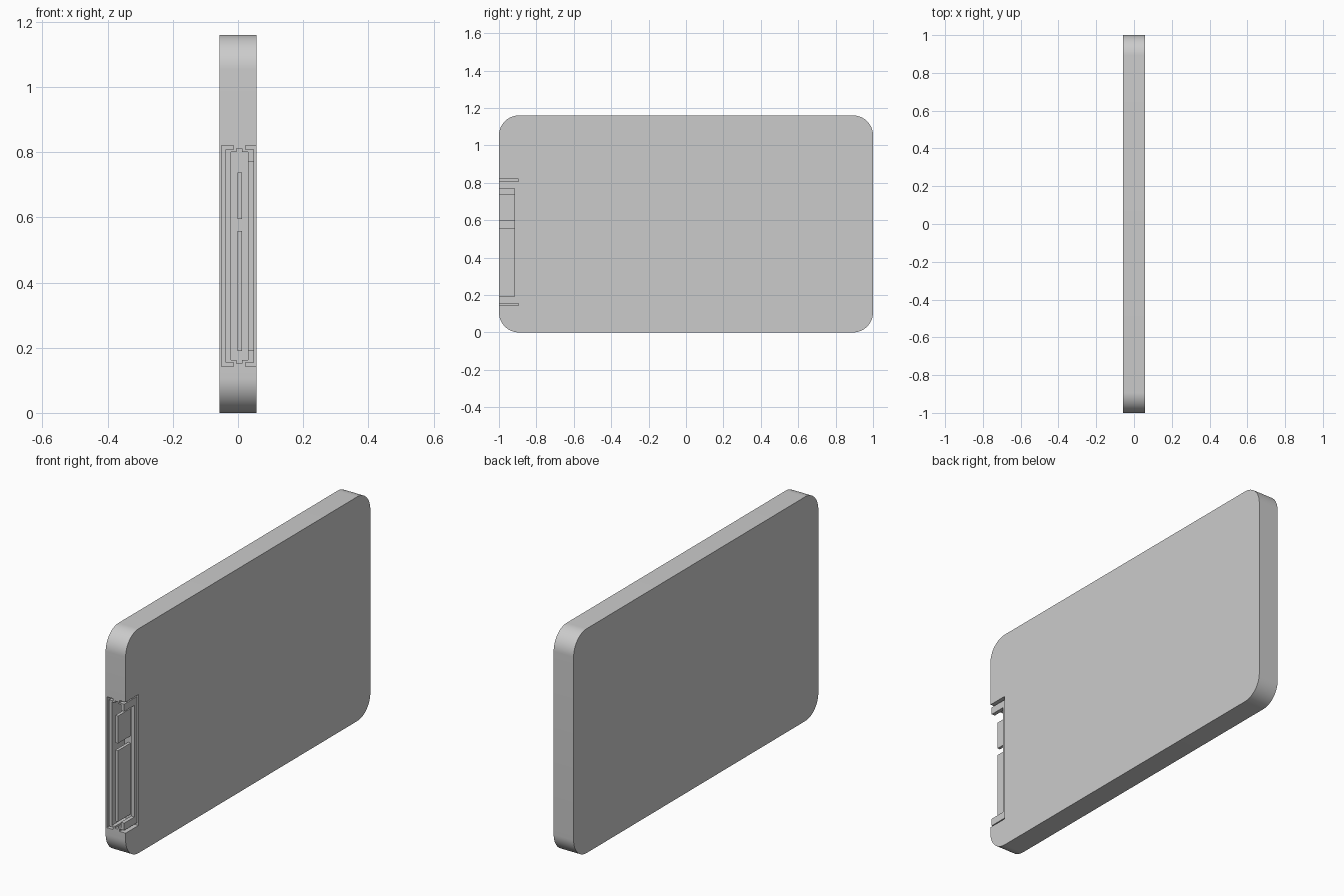
import bpy, bmesh, math

if "Cube" in bpy.data.objects:
    bpy.data.objects.remove(bpy.data.objects["Cube"])

FRONT, POCKET_BACK = -1.0, -0.895
MIRROR_Z = 0.963  # top and bottom of the connector mirror as z -> MIRROR_Z - z


def prism(name, points, direction):
    """Extrude a closed 3D polygon along a vector into a solid."""
    bm = bmesh.new()
    face = bm.faces.new([bm.verts.new(p) for p in points])
    ext = bmesh.ops.extrude_face_region(bm, geom=[face])
    bmesh.ops.translate(bm, vec=direction,
                        verts=[v for v in ext["geom"] if isinstance(v, bmesh.types.BMVert)])
    bmesh.ops.recalc_face_normals(bm, faces=bm.faces)
    mesh = bpy.data.meshes.new(name)
    bm.to_mesh(mesh)
    bm.free()
    obj = bpy.data.objects.new(name, mesh)
    bpy.context.collection.objects.link(obj)
    return obj


def front_prism(name, xz, y0, y1):
    return prism(name, [(x, y0, z) for x, z in xz], (0, y1 - y0, 0))


def rect(x0, x1, z0, z1):
    return [(x0, z0), (x1, z0), (x1, z1), (x0, z1)]


def mirrored(points):
    return [(x, MIRROR_Z - z) for x, z in reversed(points)]


# Rounded slab case
half_x, height, r, steps = 0.057, 1.16, 0.107, 16
outline = []
for i, (sy, sz) in enumerate([(1, 1), (-1, 1), (-1, -1), (1, -1)]):
    for k in range(steps + 1):
        a = math.pi / 2 * (i + k / steps)
        outline.append((-half_x,
                        sy * (1 - r) + r * math.cos(a),
                        height / 2 + sz * (height / 2 - r) + r * math.sin(a)))
case = prism("case", outline, (2 * half_x, 0, 0))

# Connector pocket, open to the front and to the right side
cutter = front_prism("pocket_cutter", rect(-0.05, 0.1, 0.143, 0.82), -1.1, POCKET_BACK)
cutter.hide_render = True
cut = case.modifiers.new("pocket", 'BOOLEAN')
cut.object = cutter
cut.operation = 'DIFFERENCE'
cut.solver = 'EXACT'
bpy.context.view_layer.objects.active = case
case.select_set(True)
bpy.ops.object.modifier_apply(modifier=cut.name)
bpy.data.objects.remove(cutter)
bpy.ops.object.shade_smooth_by_angle(angle=math.radians(30))

# Connector shell: C-shaped frame with a key at each end
outer_top = [(-0.038, 0.808), (-0.014, 0.808), (-0.014, 0.82),
             (0.023, 0.82), (0.023, 0.808), (0.049, 0.808)]
inner_top = [(0.049, 0.77), (0.03, 0.77), (0.03, 0.801), (0.013, 0.801),
             (0.013, 0.811), (-0.004, 0.811), (-0.004, 0.801), (-0.022, 0.801)]
top = outer_top + inner_top
front_prism("connector_shell", top + mirrored(top), FRONT, POCKET_BACK)

# Low ledge across the open side of the shell
front_prism("connector_ledge", rect(0.03, 0.049, MIRROR_Z - 0.77, 0.77), -0.917, POCKET_BACK)

# Contact tongues: power and data
for name, z0, z1 in [("power_tongue", 0.19, 0.558), ("data_tongue", 0.595, 0.737)]:
    front_prism(name, rect(-0.002, 0.013, z0, z1), FRONT, POCKET_BACK)
